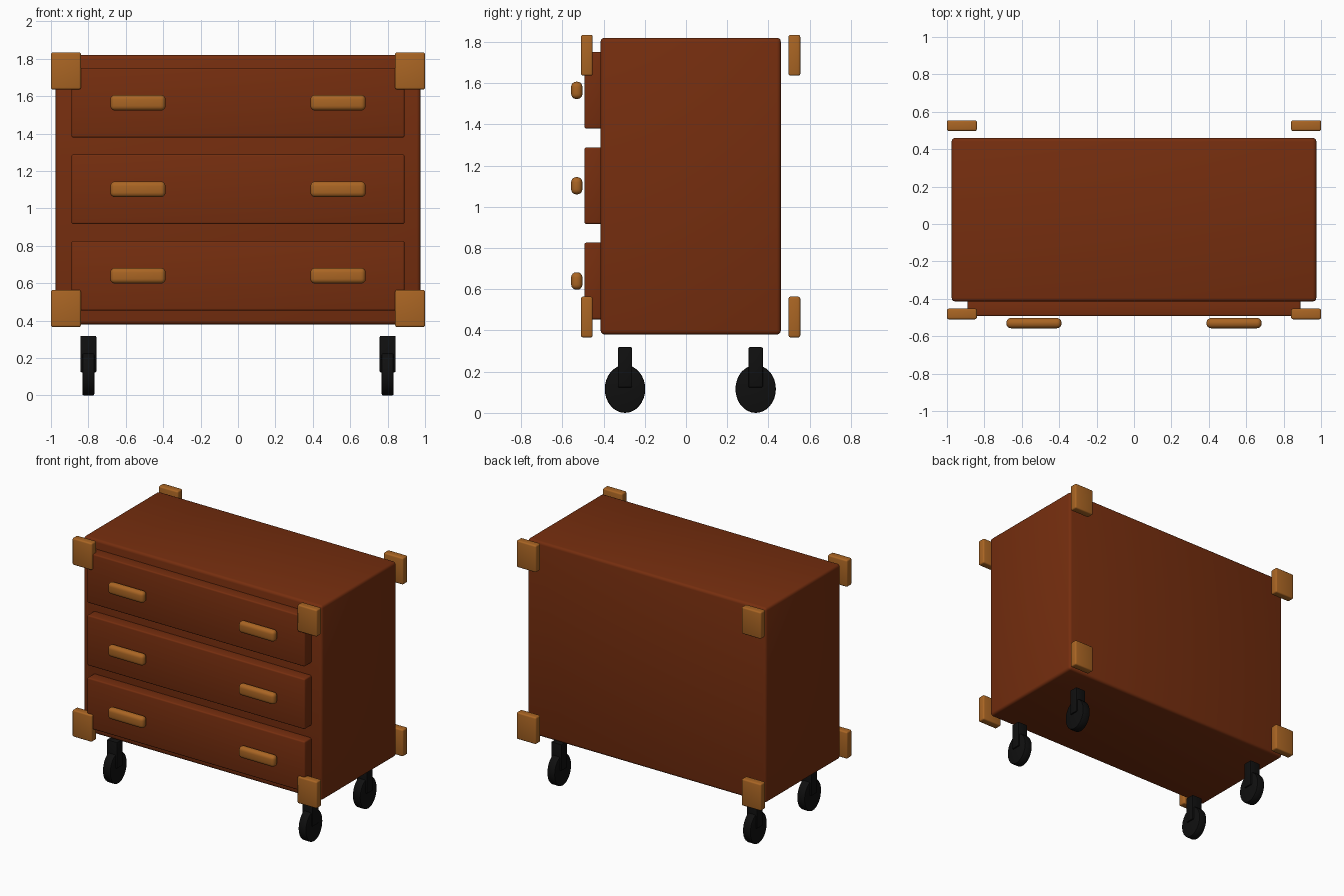
import bpy
import math

if "Cube" in bpy.data.objects:
    bpy.data.objects.remove(bpy.data.objects["Cube"], do_unlink=True)


def material(name, rgb, roughness=0.6):
    mat = bpy.data.materials.new(name)
    mat.use_nodes = True
    mat.diffuse_color = (*rgb, 1)
    shader = mat.node_tree.nodes["Principled BSDF"]
    shader.inputs["Base Color"].default_value = (*rgb, 1)
    shader.inputs["Roughness"].default_value = roughness
    return mat


wood = material("mahogany wood", (0.18, 0.027, 0.0045))
brass = material("brass", (0.4, 0.13, 0.017))
rubber = material("black rubber", (0.005, 0.005, 0.005))


def finish(obj, name, mat, bevel, segments):
    """Name, colour, round the edges and shade the part."""
    obj.name = name
    obj.data.materials.append(mat)
    bpy.ops.object.transform_apply(location=False, rotation=True, scale=True)
    mod = obj.modifiers.new("rounded edges", "BEVEL")
    mod.width = bevel
    mod.segments = segments
    mod.limit_method = "ANGLE"
    mod.angle_limit = math.radians(40)
    bpy.ops.object.modifier_apply(modifier=mod.name)
    bpy.ops.object.shade_smooth_by_angle(angle=math.radians(35))
    return obj


def box(name, center, size, mat, bevel, segments=3):
    bpy.ops.mesh.primitive_cube_add(size=1, location=center)
    obj = bpy.context.object
    obj.scale = size
    return finish(obj, name, mat, bevel, segments)


def wheel(name, center, size, mat):
    bpy.ops.mesh.primitive_cylinder_add(
        vertices=32, radius=0.5, depth=1, location=center,
        rotation=(0, math.pi / 2, 0))
    obj = bpy.context.object
    # local x points down, local z runs along the axle
    obj.scale = (size[2], size[1], size[0])
    return finish(obj, name, mat, 0.008, 2)


# Cabinet
box("cabinet_body", (0, 0.023, 1.1), (1.95, 0.875, 1.44), wood, 0.02)

sides = (("left", 1), ("right", -1))

# Drawers, each with two handles
for level, z in (("bottom", 0.64), ("middle", 1.102), ("top", 1.565)):
    box(f"{level}_drawer", (0, -0.447, z), (1.78, 0.092, 0.372), wood, 0.01)
    for side, sx in sides:
        box(f"{level}_drawer_{side}_handle", (sx * 0.535, -0.53, z),
            (0.295, 0.055, 0.084), brass, 0.025, 4)

# Corner plates and casters
for side, sx in sides:
    for end, plate_y, caster_y in (("front", -0.481, -0.296),
                                   ("back", 0.526, 0.338)):
        for level, z in (("lower", 0.465), ("upper", 1.735)):
            box(f"{level}_{end}_{side}_corner_plate", (sx * 0.92, plate_y, z),
                (0.16, 0.057, 0.198), brass, 0.01)
        box(f"{end}_{side}_caster_fork", (sx * 0.8, caster_y, 0.221),
            (0.085, 0.07, 0.195), rubber, 0.006, 2)
        wheel(f"{end}_{side}_caster_wheel", (sx * 0.8, caster_y, 0.116),
              (0.064, 0.196, 0.232), rubber)
